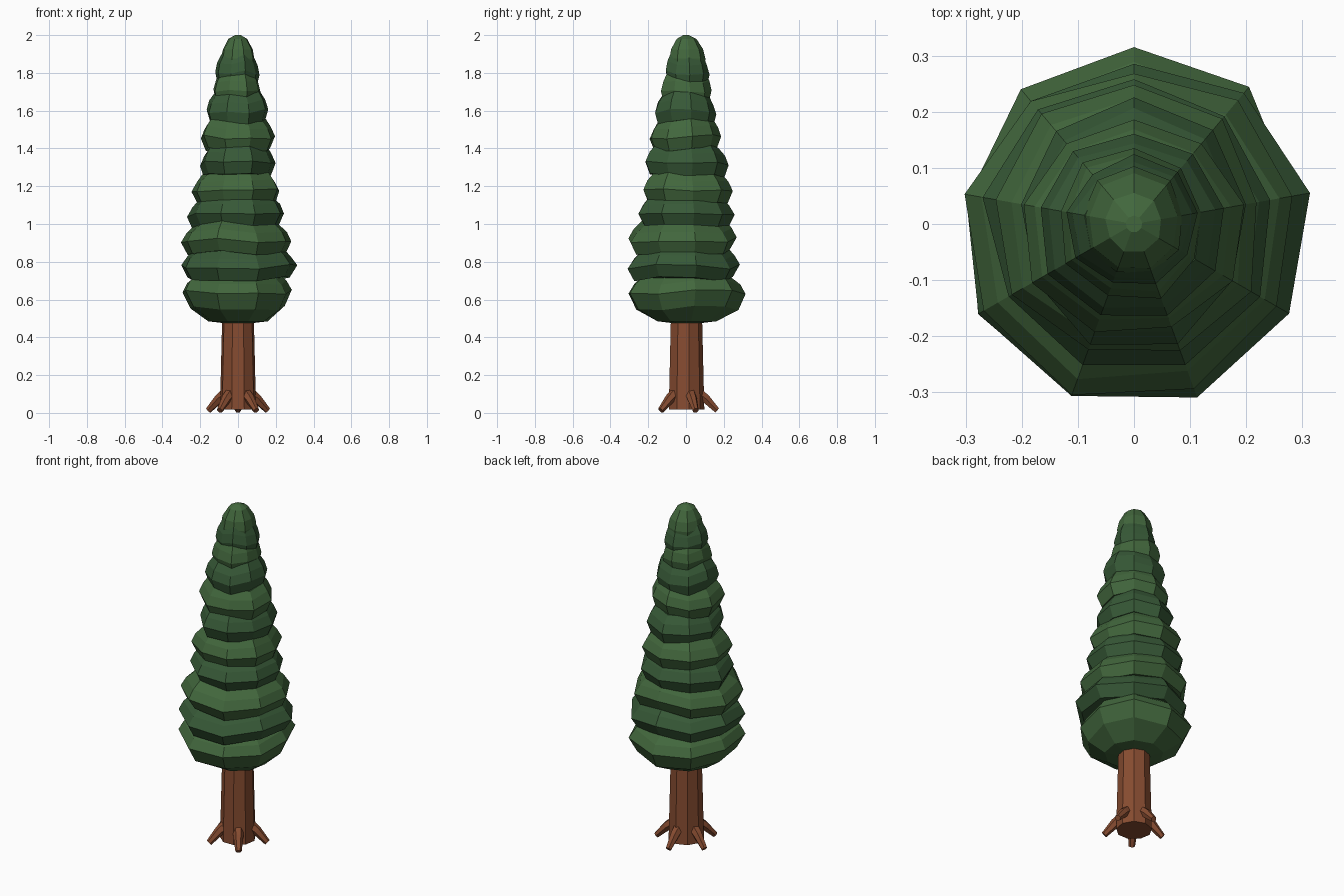
import bpy, bmesh, random
from math import sin, cos, pi, radians
from mathutils import Vector

if "Cube" in bpy.data.objects:
    bpy.data.objects.remove(bpy.data.objects["Cube"])

random.seed(4)


def material(name, color):
    m = bpy.data.materials.new(name)
    m.diffuse_color = (*color, 1)
    m.use_nodes = True
    m.node_tree.nodes["Principled BSDF"].inputs["Base Color"].default_value = m.diffuse_color
    return m


GREENS = [material("leaf_light", (0.054, 0.135, 0.046)),
          material("leaf_dark", (0.038, 0.1, 0.038))]
BARK = material("bark", (0.24, 0.072, 0.03))


def skin(name, rings, mat):
    """Closed flat-shaded shell through a list of equal point rings."""
    bm = bmesh.new()
    loops = [[bm.verts.new(p) for p in ring] for ring in rings]
    n = len(loops[0])
    for a, b in zip(loops, loops[1:]):
        for i in range(n):
            j = (i + 1) % n
            bm.faces.new((a[i], a[j], b[j], b[i]))
    for cap in (loops[0], loops[-1]):
        bm.faces.new(cap)
    bmesh.ops.recalc_face_normals(bm, faces=bm.faces[:])
    mesh = bpy.data.meshes.new(name)
    bm.to_mesh(mesh)
    bm.free()
    mesh.materials.append(mat)
    obj = bpy.data.objects.new(name, mesh)
    bpy.context.collection.objects.link(obj)
    return obj


# Trunk
ANGLES = [radians(90 + 40 * i) for i in range(9)]


def circle(r, z):
    return [(r * cos(a), r * sin(a), z) for a in ANGLES]


skin("trunk", [circle(0.097, 0.018), circle(0.095, 0.1), circle(0.084, 0.55)], BARK)

# Roots: five tapered spurs
for k in range(5):
    a = radians(90 + 72 * k)
    out, side = Vector((cos(a), sin(a), 0)), Vector((-sin(a), cos(a), 0))
    up = Vector((0, 0, 1))
    rings = []
    for d, z, r in ((0.06, 0.11, 0.03), (0.105, 0.075, 0.027), (0.165, 0.013, 0.017)):
        c = out * d + up * z
        n = (up * 0.75 + out * 0.65) * r
        rings.append([c + side * r * cos(t) + n * sin(t)
                      for t in (2 * pi * i / 6 for i in range(6))])
    skin(f"root_{k + 1}", rings, BARK)

# Foliage tiers: height, then reach to right, back, left, front
TIERS = [(0.64, .295, .322, .308, .318), (0.775, .308, .284, .312, .333),
         (0.915, .294, .270, .310, .315), (1.045, .245, .265, .265, .280),
         (1.18, .230, .254, .244, .245), (1.32, .202, .218, .207, .225),
         (1.46, .195, .180, .204, .200), (1.595, .160, .156, .174, .172),
         (1.70, .125, .140, .136, .142), (1.80, .112, .120, .118, .114),
         (1.925, .080, .090, .084, .084)]

for k, (z, e, n, w, s) in enumerate(TIERS):
    top, bottom = k == len(TIERS) - 1, k == 0
    wide = []
    for a in ANGLES:
        c, d = cos(a), sin(a)
        r = (e if c > 0 else w) * c * c + (n if d > 0 else s) * d * d
        r *= random.uniform(0.96, 1.04)
        wide.append((a, r, z + random.uniform(-0.014, 0.014) * (not top)))

    def ring(scale, dz, jitter=0.02):
        pts = []
        for a, r, h in wide:
            q = r * (scale + random.uniform(-jitter, jitter))
            pts.append((q * cos(a), q * sin(a), h + dz))
        return pts

    rings = [ring(0.88, -0.065), ring(1, 0, 0), ring(0.9, 0.05), ring(0.75, 0.092)]
    if bottom:
        rings[0] = ring(0.86, -0.085)
        rings.insert(0, circle(0.16, 0.485))
        rings.insert(0, circle(0.05, 0.472))
    if top:
        rings = [ring(1.08, -0.1), ring(1.12, -0.05), ring(1, 0),
                 ring(0.62, 0.055), circle(0.015, 2.0)]
    skin(f"foliage_tier_{k + 1}", rings, GREENS[k % 2])
